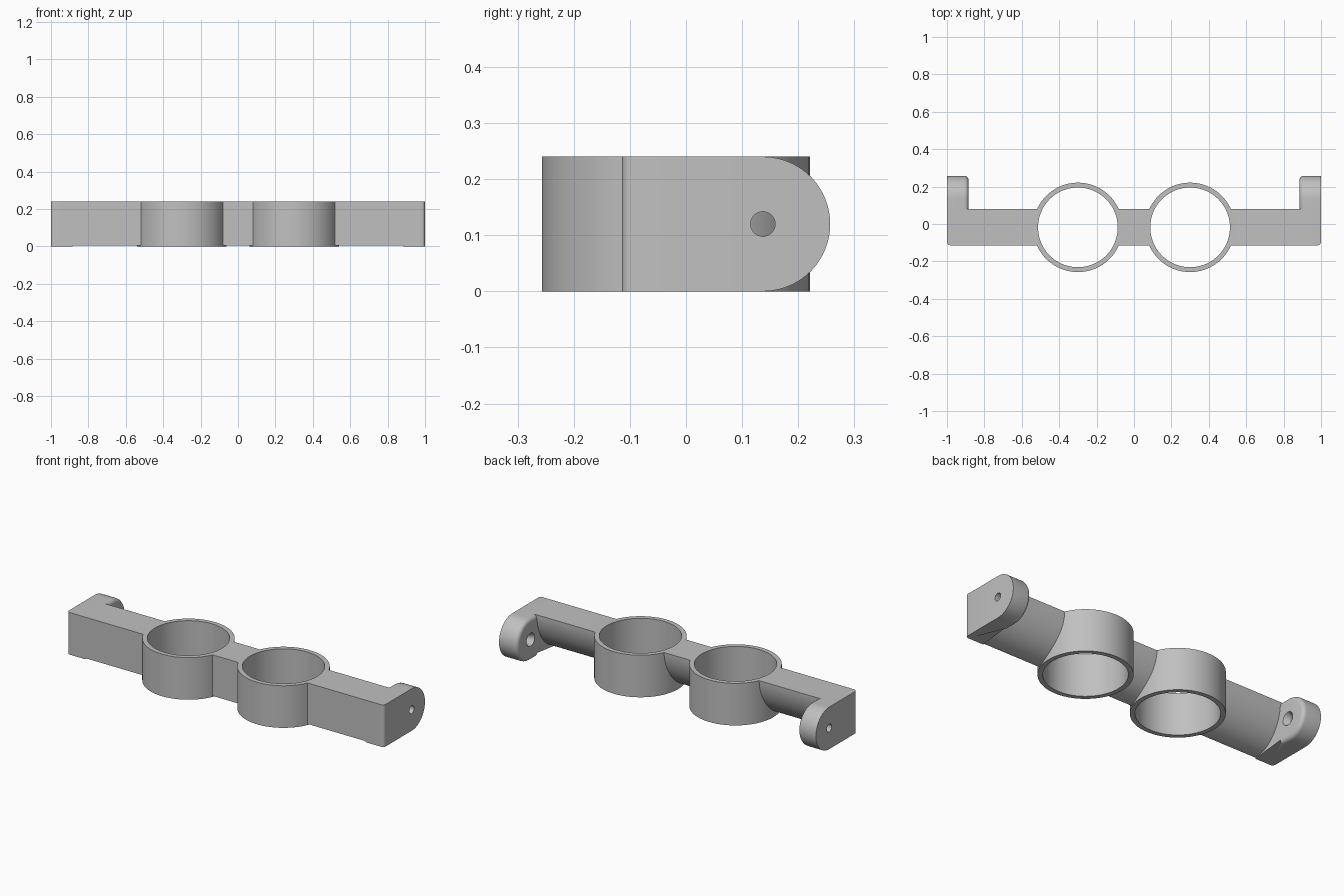
import bpy, bmesh, math
from mathutils import Matrix

cube = bpy.data.objects.get("Cube")
if cube:
    bpy.data.objects.remove(cube)

HEIGHT, FRONT, BACK = 0.24, -0.114, 0.08
RING_Y, RING_X = -0.018, 0.3

grey = bpy.data.materials.new("plain grey")
grey.use_nodes = True
colour = (0.53, 0.53, 0.53, 1)
grey.diffuse_color = colour
grey.node_tree.nodes["Principled BSDF"].inputs["Base Color"].default_value = colour


def finish(name, bm):
    bmesh.ops.recalc_face_normals(bm, faces=bm.faces)
    mesh = bpy.data.meshes.new(name)
    bm.to_mesh(mesh)
    bm.free()
    mesh.materials.append(grey)
    obj = bpy.data.objects.new(name, mesh)
    bpy.context.collection.objects.link(obj)
    return obj


def extrude_x(profile, x0, x1):
    """Sweep a (y, z) outline along x."""
    bm = bmesh.new()
    face = bm.faces.new([bm.verts.new((x0, y, z)) for y, z in profile])
    new = bmesh.ops.extrude_face_region(bm, geom=[face])["geom"]
    bmesh.ops.translate(bm, vec=(x1 - x0, 0, 0),
                        verts=[v for v in new if isinstance(v, bmesh.types.BMVert)])
    return bm


def cylinder(name, r1, r2, depth, centre, along_x=False, segments=96):
    bm = bmesh.new()
    matrix = Matrix.Translation(centre)
    if along_x:
        matrix = matrix @ Matrix.Rotation(math.pi / 2, 4, "Y")
    bmesh.ops.create_cone(bm, cap_ends=True, segments=segments, radius1=r1,
                          radius2=r2, depth=depth, matrix=matrix)
    return finish(name, bm)


def combine(target, other, operation):
    mod = target.modifiers.new(operation, "BOOLEAN")
    mod.operation, mod.solver, mod.object = operation, "EXACT", other
    bpy.context.view_layer.objects.active = target
    bpy.ops.object.modifier_apply(modifier=mod.name)
    bpy.data.objects.remove(other)


def arc(cy, cz, ry, rz, start, end, steps):
    angles = [math.radians(start + (end - start) * i / steps) for i in range(steps + 1)]
    return [(cy + ry * math.cos(a), cz + rz * math.sin(a)) for a in angles]


# Crossbar: flat top and front, rounded underside at the back
bar_profile = [(FRONT, HEIGHT)] + arc(FRONT, HEIGHT, BACK - FRONT, HEIGHT - 0.006, -90, 0, 32)
bracket = finish("ring_bracket", extrude_x(bar_profile, -0.95, 0.95))


# End tabs: round-ended plates with softened inner edges
def end_tab(side):
    outline = [(FRONT, HEIGHT), (FRONT, 0), (BACK, 0)]
    outline += arc(0.137, 0.12, 0.12, 0.12, -90, 90, 40) + [(BACK, HEIGHT)]
    inner, outer = side * 0.885, side
    bm = extrude_x(outline, inner, outer)

    def lies(edge, x, test):
        return all(abs(v.co.x - x) < 1e-4 and test(v.co.y) for v in edge.verts)

    corner = [e for e in bm.edges if lies(e, outer, lambda y: y < FRONT + 0.001)]
    bmesh.ops.bevel(bm, geom=corner, offset=0.018, segments=5, profile=0.5, affect="EDGES")
    rim = [e for e in bm.edges if lies(e, inner, lambda y: y > BACK - 0.001)
           and not all(abs(v.co.y - BACK) < 0.001 for v in e.verts)]
    bmesh.ops.bevel(bm, geom=rim, offset=0.022, segments=5, profile=0.5, affect="EDGES")
    return finish("end_tab", bm)


for side in (-1, 1):
    combine(bracket, end_tab(side), "UNION")
    combine(bracket, cylinder("ring", 0.239, 0.239, HEIGHT,
                              (side * RING_X, RING_Y, HEIGHT / 2)), "UNION")

# Ring bores, and screw holes countersunk on the inner face
for side in (-1, 1):
    combine(bracket, cylinder("bore", 0.213, 0.213, 1,
                              (side * RING_X, RING_Y, HEIGHT / 2)), "DIFFERENCE")
    combine(bracket, cylinder("screw_hole", 0.022, 0.022, 0.3,
                              (side * 0.95, 0.137, 0.12), True, 32), "DIFFERENCE")
    wide, narrow = 0.042, 0.018
    radii = (wide, narrow) if side > 0 else (narrow, wide)
    combine(bracket, cylinder("countersink", *radii, 0.05,
                              (side * 0.9, 0.137, 0.12), True, 32), "DIFFERENCE")

bpy.ops.object.select_all(action="DESELECT")
bracket.select_set(True)
bpy.context.view_layer.objects.active = bracket
bpy.ops.object.shade_smooth_by_angle(angle=math.radians(25))
